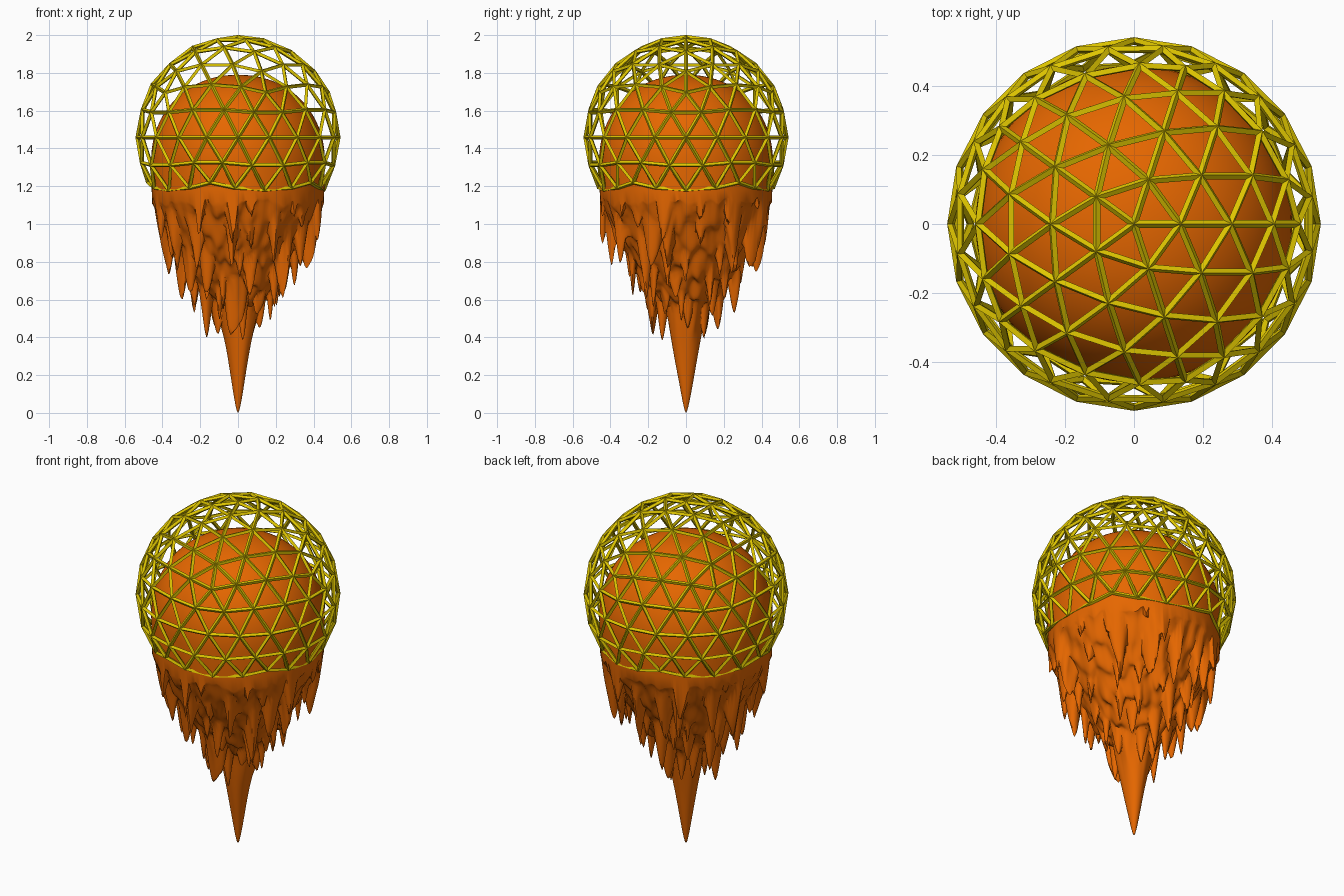
import bpy, bmesh, math, random
from mathutils import Vector, noise

old = bpy.data.objects.get("Cube")
if old:
    bpy.data.objects.remove(old, do_unlink=True)

rng = random.Random(11)
TAU = math.tau


def make_material(name, rgb):
    mat = bpy.data.materials.new(name)
    mat.use_nodes = True
    color = (*rgb, 1)
    mat.diffuse_color = color
    bsdf = next(n for n in mat.node_tree.nodes if n.type == 'BSDF_PRINCIPLED')
    bsdf.inputs["Base Color"].default_value = color
    return mat


orange = make_material("orange rock", (0.79, 0.135, 0.0))
yellow = make_material("yellow frame", (0.73, 0.56, 0.0))

# Hanging rock spikes: ring radius, count, lowest tip, highest tip
spikes = [(Vector((0, 0)), 0.0, 6.0)]                 # long central spike
for ring, count, low, high in (
        (0.430, 17, 0.90, 1.08),
        (0.375, 16, 0.72, 0.88),
        (0.310, 14, 0.60, 0.74),
        (0.240, 11, 0.50, 0.64),
        (0.175, 8, 0.40, 0.54),
        (0.115, 5, 0.33, 0.46)):
    for i in range(count):
        a = (i + rng.uniform(-0.3, 0.3)) * TAU / count + ring * 9
        r = ring + rng.uniform(-0.015, 0.015)
        spikes.append((Vector((r * math.cos(a), r * math.sin(a))),
                       rng.uniform(low, high), rng.uniform(6.5, 9)))

RIM, DOME_R, DOME_Z = 0.455, 0.46, 1.33


def underside(x, y):
    """Height of the spiky underside at a point of the disc."""
    r = math.hypot(x, y)
    warp = 0.035 * min(1, r / 0.15)
    p = Vector((x + warp * noise.noise((x * 11, y * 11, 0)),
                y + warp * noise.noise((x * 11, y * 11, 5))))
    z = 0.5 + 0.62 * (r / RIM) ** 1.6                 # recesses between spikes
    for centre, tip, steep in spikes:
        d = (p - centre).length
        z = min(z, tip + steep * d * d / (d + 0.015))  # rounded tip, steep flank
    return z + 0.04 * min(1, r * 5) * noise.noise((x * 22, y * 22, 2))


# Floating rock: smooth dome above, spikes below, built ring by ring
SEG, DOME_ROWS, ROWS = 192, 24, 72
bm = bmesh.new()
top = bm.verts.new((0, 0, DOME_Z + DOME_R))
rings = []


def add_ring(r, height):
    ring = []
    for i in range(SEG):
        x, y = r * math.cos(TAU * i / SEG), r * math.sin(TAU * i / SEG)
        ring.append(bm.verts.new((x, y, height(x, y))))
    rings.append(ring)


for j in range(1, DOME_ROWS):
    t = math.pi / 2 * j / DOME_ROWS
    add_ring(DOME_R * math.sin(t) ** 0.95,
             lambda x, y: DOME_Z + DOME_R * math.cos(t) ** 0.95)
add_ring(DOME_R, lambda x, y: DOME_Z)
add_ring(RIM + 0.002, lambda x, y: 1.18)
for j in range(ROWS):
    add_ring(RIM * (1 - j / ROWS), underside)
tip = bm.verts.new((0, 0, 0))

for i in range(SEG):
    k = (i + 1) % SEG
    bm.faces.new((top, rings[0][i], rings[0][k]))
    bm.faces.new((tip, rings[-1][k], rings[-1][i]))
    for a, b in zip(rings, rings[1:]):
        bm.faces.new((a[i], b[i], b[k], a[k]))
bmesh.ops.recalc_face_normals(bm, faces=bm.faces[:])
mesh = bpy.data.meshes.new("floating_rock")
bm.to_mesh(mesh)
bm.free()
mesh.materials.append(orange)
rock = bpy.data.objects.new("floating_rock", mesh)
bpy.context.collection.objects.link(rock)
bpy.ops.object.select_all(action='DESELECT')
rock.select_set(True)
bpy.context.view_layer.objects.active = rock
bpy.ops.object.shade_smooth_by_angle(angle=math.radians(40))

# Geodesic dome frame: sphere opened at the bottom, turned into struts
FRAME_R = 0.532
bpy.ops.mesh.primitive_ico_sphere_add(subdivisions=3, radius=FRAME_R, location=(0, 0, 1.458))
frame = bpy.context.object
frame.name = frame.data.name = "geodesic_frame"
bm = bmesh.new()
bm.from_mesh(frame.data)
low = [v for v in bm.verts if v.co.z < -0.55 * FRAME_R]
bmesh.ops.delete(bm, geom=low, context='VERTS')
bm.to_mesh(frame.data)
bm.free()
frame.data.materials.append(yellow)
wire = frame.modifiers.new("struts", 'WIREFRAME')
wire.thickness = 0.022
wire.offset = 0
wire.use_boundary = True
wire.use_even_offset = True
